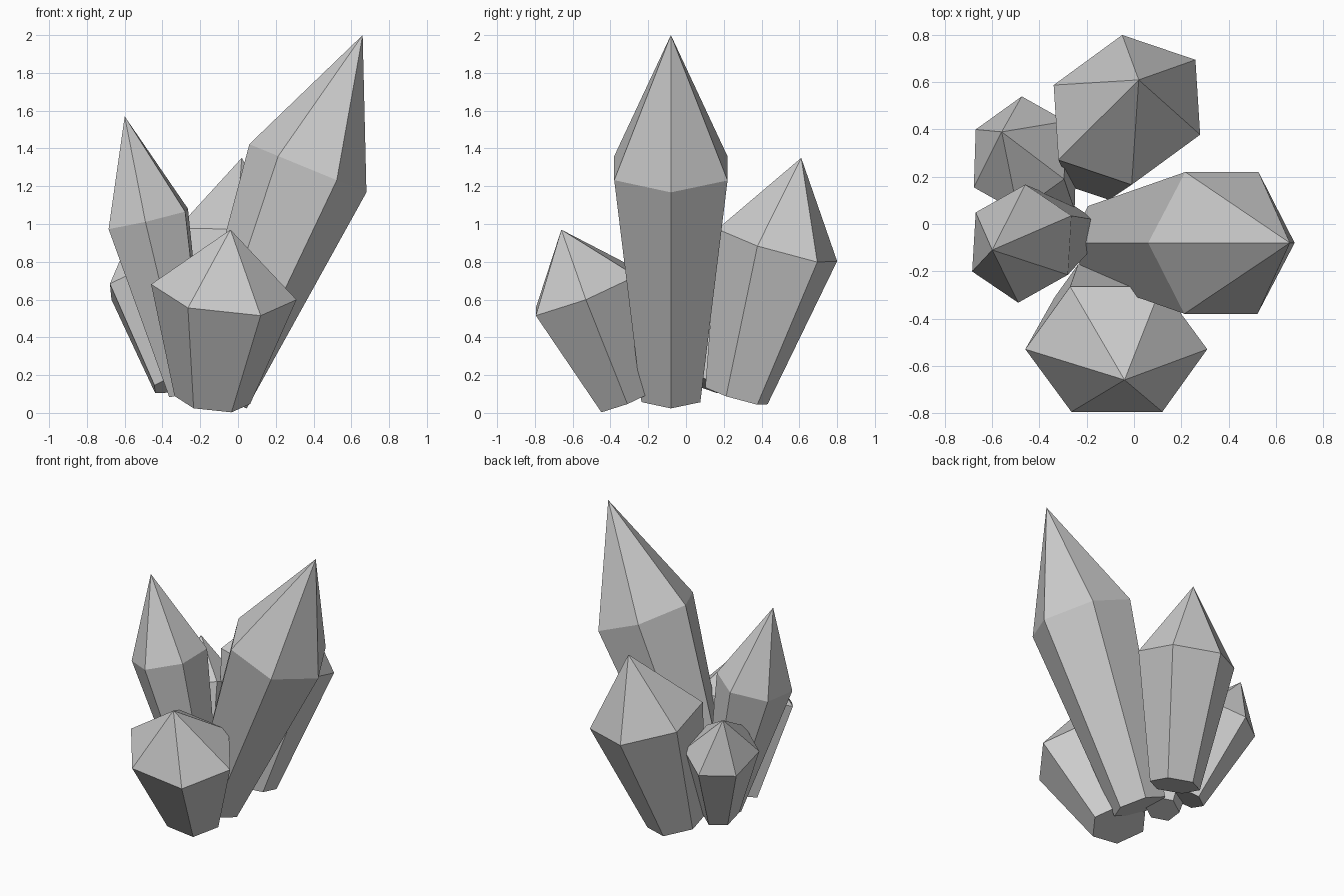
import bpy, bmesh
from mathutils import Vector

if "Cube" in bpy.data.objects:
    bpy.data.objects.remove(bpy.data.objects["Cube"])


def crystal(name, base, shoulder, apex, u, v, taper):
    """Six-sided tapered shaft with a pointed tip; u and v are neighbouring corner offsets in plan."""
    base, shoulder, apex = Vector(base), Vector(shoulder), Vector(apex)
    axis = apex - shoulder
    # lift the plan offsets onto the plane square to the axis
    u, v = (Vector((x, y, -(axis.x * x + axis.y * y) / axis.z)) for x, y in (u, v))
    corners = [u, v, v - u, -u, -v, u - v]

    bm = bmesh.new()
    low = [bm.verts.new(base + c * taper) for c in corners]
    high = [bm.verts.new(shoulder + c) for c in corners]
    tip = bm.verts.new(apex)
    for i in range(6):
        j = (i + 1) % 6
        bm.faces.new((low[i], low[j], high[j], high[i]))
        bm.faces.new((high[i], high[j], tip))
    bm.faces.new(low[::-1])
    bmesh.ops.recalc_face_normals(bm, faces=bm.faces)
    mesh = bpy.data.meshes.new(name)
    bm.to_mesh(mesh)
    bm.free()
    bpy.context.collection.objects.link(bpy.data.objects.new(name, mesh))


# tall crystal leaning right
crystal("tall_crystal", (-0.115, -0.08, 0.09), (0.37, -0.08, 1.295), (0.66, -0.08, 2.0),
        (0.31, 0), (0.157, 0.30), 0.52)
# rear crystal
crystal("rear_crystal", (-0.116, 0.267, 0.09), (-0.03, 0.483, 0.888), (0.02, 0.61, 1.35),
        (0.29, 0.212), (-0.02, 0.317), 0.52)
# squat front crystal
crystal("front_crystal", (-0.136, -0.31, 0.068), (-0.075, -0.53, 0.64), (-0.04, -0.66, 0.97),
        (0.385, 0), (0.19, 0.265), 0.52)
# slim left crystal
crystal("left_crystal", (-0.265, -0.037, 0.108), (-0.475, -0.083, 1.027), (-0.60, -0.11, 1.57),
        (0.21, 0.118), (0.015, 0.25), 0.47)
# small crystal at the back left
crystal("small_crystal", (-0.345, 0.112, 0.15), (-0.483, 0.295, 0.69), (-0.56, 0.39, 0.96),
        (0.195, 0.14), (0.008, 0.245), 0.5)
